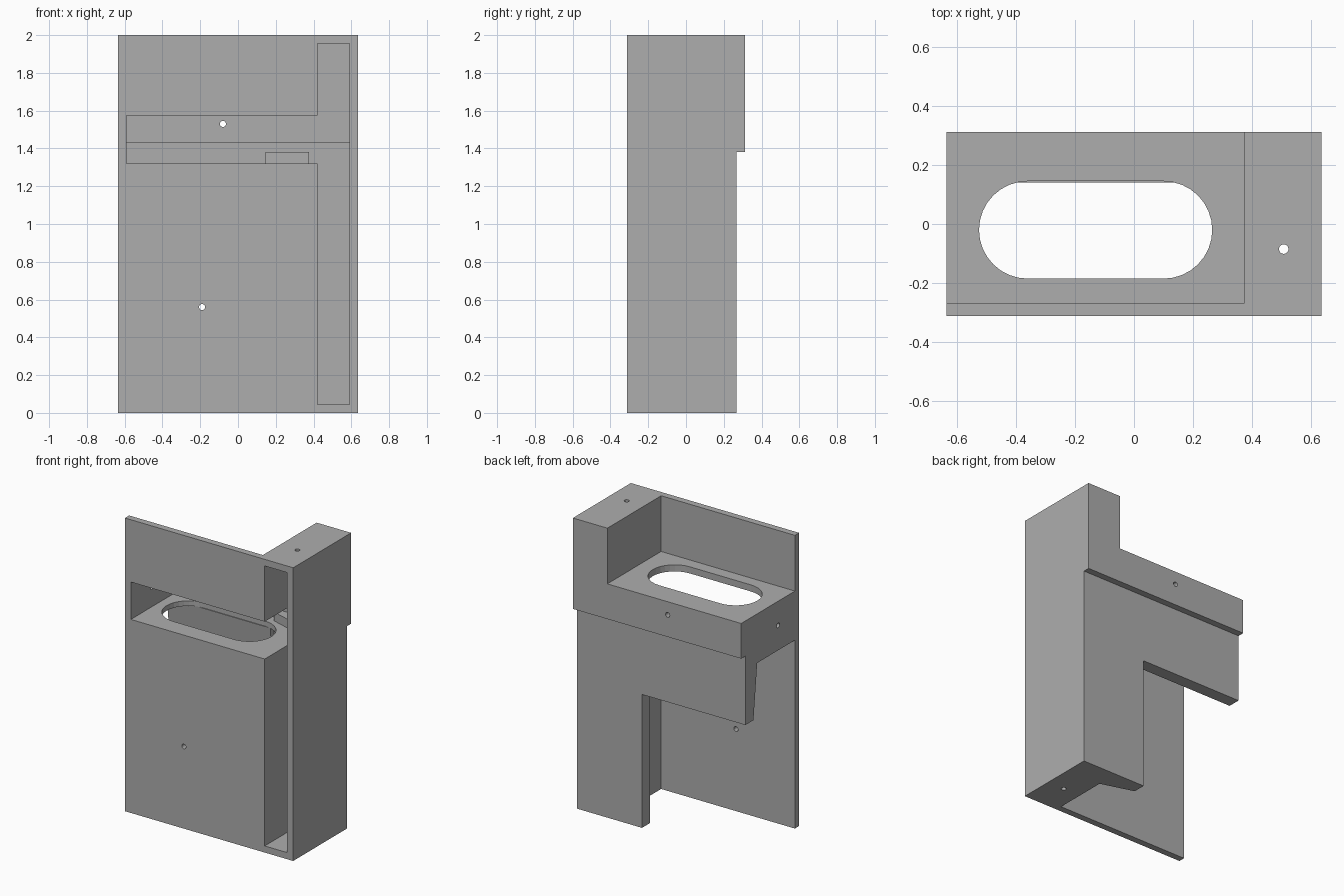
import bpy, bmesh
from math import cos, sin, pi

cube = bpy.data.objects.get("Cube")
if cube:
    bpy.data.objects.remove(cube, do_unlink=True)

grey = bpy.data.materials.new("plain grey")
grey.use_nodes = True
grey.diffuse_color = (0.42, 0.42, 0.42, 1)
grey.node_tree.nodes["Principled BSDF"].inputs["Base Color"].default_value = (0.42, 0.42, 0.42, 1)

# Outer limits and shared levels
W, D, H = 0.635, 0.312, 2.0
T = 0.045                      # wall thickness
FRONT, BACK = -D + T, D - T    # inner front plane, recessed back plane
COL = 0.375                    # inner side of the column
STEP = 1.38                    # height where the back steps out
SHELF_LOW, SHELF_TOP = 1.285, 1.62
SLOT_LOW, SLOT_TOP = 1.32, 1.575
LEG, FLANGE_LOW = 0.145, 0.91
THIN = 0.18                    # inner y at the thin edge of the tapers


def prism(name, axis, points, lo, hi):
    """Extrude a 2D profile along x, y or z from lo to hi."""
    place = {"x": lambda a, b, t: (t, a, b),
             "y": lambda a, b, t: (a, t, b),
             "z": lambda a, b, t: (a, b, t)}[axis]
    bm = bmesh.new()
    low = [bm.verts.new(place(a, b, lo)) for a, b in points]
    high = [bm.verts.new(place(a, b, hi)) for a, b in points]
    bm.faces.new(low)
    bm.faces.new(high)
    n = len(points)
    for i in range(n):
        j = (i + 1) % n
        bm.faces.new((low[i], low[j], high[j], high[i]))
    bmesh.ops.recalc_face_normals(bm, faces=bm.faces)
    mesh = bpy.data.meshes.new(name)
    bm.to_mesh(mesh)
    bm.free()
    mesh.materials.append(grey)
    obj = bpy.data.objects.new(name, mesh)
    bpy.context.collection.objects.link(obj)
    return obj


def rect(a0, a1, b0, b1):
    return [(a0, b0), (a1, b0), (a1, b1), (a0, b1)]


def stadium(a, b, radius, half=0.0, n=16):
    """Rounded slot outline; a circle when half is zero."""
    pts = []
    for side, start in ((1, -pi / 2), (-1, pi / 2)):
        last = n + 1 if half else n
        for i in range(last):
            t = start + pi * i / n
            pts.append((a + side * half + radius * cos(t), b + radius * sin(t)))
    return pts


def stepped(y0, y1, y2, z0, z1, z2):
    """Profile whose back moves out from y1 to y2 at height z1."""
    return [(y0, z0), (y1, z0), (y1, z1), (y2, z1), (y2, z2), (y0, z2)]


# Main shells
front_plate = prism("front_plate", "y", rect(-W, W, 0, H), -D, FRONT)
column = prism("column", "x", stepped(FRONT, BACK, D, 0, STEP, H), COL, W)
shelf = prism("shelf_box", "x", stepped(FRONT, BACK, D, SHELF_LOW, STEP, SHELF_TOP), -W, COL)

# Tapered leg and flange behind the shelf
taper = [(COL, 0.11), (LEG, THIN)]
prism("back_leg", "z", taper + [(LEG, BACK), (COL, BACK)], 0, SHELF_LOW)
prism("leg_top", "z", taper + [(LEG, BACK - T), (COL, BACK - T)], SLOT_LOW, STEP)
prism("back_flange", "x",
      [(0.14, SHELF_LOW), (BACK, SHELF_LOW), (BACK, FLANGE_LOW), (THIN, FLANGE_LOW)], -W, LEG)

# Cutters: hollows, oval opening and small holes
column_hollow = prism("column_cutter", "x",
                      stepped(-0.4, BACK - T, BACK, T, STEP + T + 0.01, H - T), COL + T, W - T)
shelf_hollow = prism("shelf_cutter", "x",
                     stepped(-0.4, BACK - T, BACK, SLOT_LOW, STEP + T + 0.01, SLOT_TOP), T - W, 0.5)
oval = prism("oval_cutter", "z", stadium(-0.13, -0.02, 0.165, 0.23), 1.2, 1.7)
R = 0.016
plate_hole = prism("plate_hole_cutter", "y", stadium(-0.19, 0.56, R), -0.4, -0.2)
back_hole = prism("back_hole_cutter", "y", stadium(-0.08, 1.53, R), 0.2, 0.4)
side_hole = prism("side_hole_cutter", "x", stadium(-0.086, 1.455, R), -0.7, -0.55)
top_hole = prism("top_hole_cutter", "z", stadium(0.507, -0.085, R), -0.1, 2.1)

cuts = {front_plate: (column_hollow, shelf_hollow, plate_hole),
        column: (column_hollow, shelf_hollow, top_hole),
        shelf: (shelf_hollow, oval, back_hole, side_hole)}
for obj, cutters in cuts.items():
    for cutter in cutters:
        mod = obj.modifiers.new(cutter.name, "BOOLEAN")
        mod.operation = "DIFFERENCE"
        mod.solver = "EXACT"
        mod.object = cutter

# Bake the cuts, then drop the cutters
bpy.context.view_layer.update()
graph = bpy.context.evaluated_depsgraph_get()
baked = {obj: bpy.data.meshes.new_from_object(obj.evaluated_get(graph)) for obj in cuts}
for obj, mesh in baked.items():
    obj.modifiers.clear()
    obj.data = mesh
for cutter in {c for group in cuts.values() for c in group}:
    bpy.data.objects.remove(cutter, do_unlink=True)
